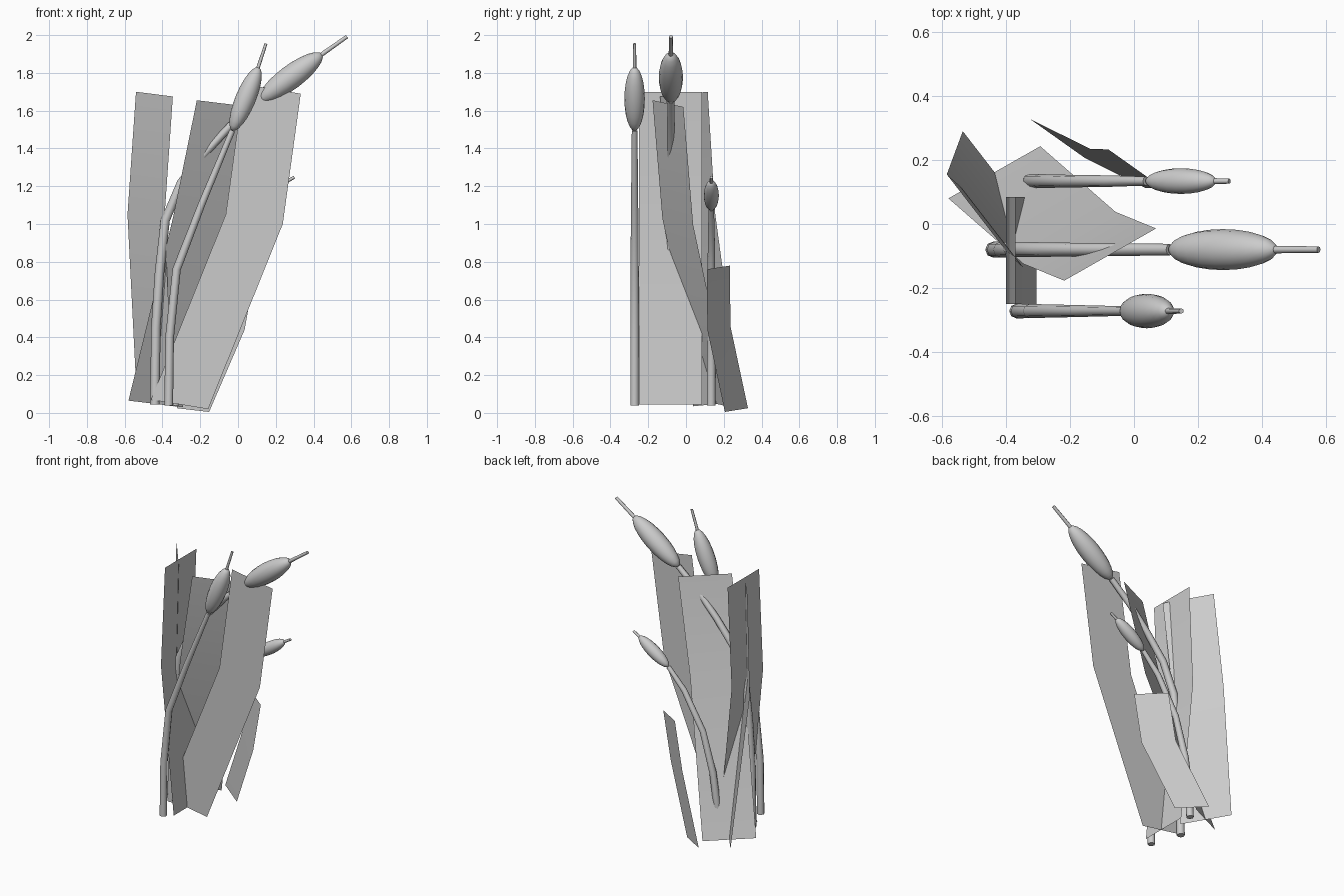
import bpy, bmesh, math
from mathutils import Vector, Matrix

if "Cube" in bpy.data.objects:
    bpy.data.objects.remove(bpy.data.objects["Cube"])


def add_object(name, bm):
    mesh = bpy.data.meshes.new(name)
    bm.to_mesh(mesh)
    bm.free()
    obj = bpy.data.objects.new(name, mesh)
    bpy.context.collection.objects.link(obj)
    return obj


def smooth(obj):
    bpy.ops.object.select_all(action='DESELECT')
    obj.select_set(True)
    bpy.context.view_layer.objects.active = obj
    bpy.ops.object.shade_smooth_by_angle(angle=math.radians(60))


def tube(name, path, y, sides=8):
    """Sweep a round section along (x, z, radius) points at constant y."""
    bm = bmesh.new()
    pts = [Vector((x, y, z)) for x, z, r in path]
    rings = []
    for i, p in enumerate(pts):
        t = (pts[min(i + 1, len(pts) - 1)] - pts[max(i - 1, 0)]).normalized()
        u, v = Vector((0, 1, 0)), t.cross(Vector((0, 1, 0)))
        ring = []
        for k in range(sides):
            a = 2 * math.pi * k / sides
            ring.append(bm.verts.new(p + path[i][2] * (u * math.cos(a) + v * math.sin(a))))
        rings.append(ring)
    for a, b in zip(rings, rings[1:]):
        for k in range(sides):
            n = (k + 1) % sides
            bm.faces.new((a[k], a[n], b[n], b[k]))
    bm.faces.new(rings[0])
    bm.faces.new(rings[-1])
    bmesh.ops.recalc_face_normals(bm, faces=bm.faces)
    smooth(add_object(name, bm))


def seed_head(name, start, end, y, radius):
    """Ellipsoid between two (x, z) points."""
    a, b = Vector((start[0], y, start[1])), Vector((end[0], y, end[1]))
    bm = bmesh.new()
    bmesh.ops.create_uvsphere(bm, u_segments=16, v_segments=12, radius=1)
    rot = (b - a).to_track_quat('Z', 'Y').to_matrix().to_4x4()
    size = Matrix.Diagonal((radius, radius, (b - a).length / 2, 1))
    bm.transform(Matrix.Translation((a + b) / 2) @ rot @ size)
    smooth(add_object(name, bm))


def leaf(name, left_edge, width):
    """Bent card: left edge points plus a width vector."""
    bm = bmesh.new()
    rows = [(bm.verts.new(p), bm.verts.new(Vector(p) + Vector(width))) for p in left_edge]
    for (a, b), (c, d) in zip(rows, rows[1:]):
        bm.faces.new((a, b, d, c))
    smooth(add_object(name, bm))


# Cattails: y, stem path (x, z, radius), head end, head radius, spike tip, spike radius
cattails = {
    "front": (-0.272, [(-0.367, 0.04, .023), (-0.362, 0.4, .023), (-0.325, 0.76, .022),
                       (-0.19, 1.11, .019), (-0.03, 1.495, .015)],
              (0.11, 1.83), 0.054, (0.148, 1.955), 0.008),
    "middle": (-0.08, [(-0.44, 0.045, .025), (-0.435, 0.45, .025), (-0.415, 0.75, .025),
                       (-0.385, 1.02, .024), (-0.30, 1.22, .023), (-0.175, 1.375, .021),
                       (-0.04, 1.52, .02), (0.112, 1.652, .018)],
               (0.445, 1.90), 0.064, (0.577, 1.992), 0.01),
    "back": (0.134, [(-0.335, 0.04, .023), (-0.325, 0.25, .023), (-0.295, 0.45, .022),
                     (-0.22, 0.71, .02), (-0.08, 0.95, .018), (0.038, 1.078, .014)],
             (0.255, 1.225), 0.04, (0.298, 1.248), 0.008),
}
for key, (y, path, head_end, radius, tip, tip_r) in cattails.items():
    start = path[-1][:2]
    tube(key + "_stem", path, y)
    seed_head(key + "_seed_head", start, head_end, y, radius)
    # spike starts slightly inside the head
    root = tuple(h + (s - h) * 0.1 for h, s in zip(head_end, start))
    tube(key + "_spike", [(*root, tip_r * 1.2), (*tip, tip_r)], y)

# Leaf cards, bottom to top
leaf("center_leaf", [(-0.58, 0.08, 0.065), (-0.345, -0.125, 1.03), (-0.218, -0.177, 1.655)],
     (0.287, 0.163, -0.035))
leaf("right_leaf", [(-0.46, -0.105, 0.07), (-0.065, -0.105, 1.05), (0.03, -0.105, 1.74)],
     (0.302, 0, -0.05))
leaf("side_leaf", [(-0.305, -0.25, 0.045), (-0.40, -0.25, 1.03), (-0.37, -0.25, 1.70)],
     (0, 0.335, 0))
leaf("left_leaf", [(-0.535, 0.29, 0.06), (-0.585, 0.155, 1.05), (-0.54, 0.115, 1.70)],
     (0.195, -0.252, -0.025))
leaf("short_back_leaf", [(-0.325, 0.328, 0.025), (-0.137, 0.235, 0.46), (-0.08, 0.233, 0.78)],
     (0.172, -0.122, -0.02))
